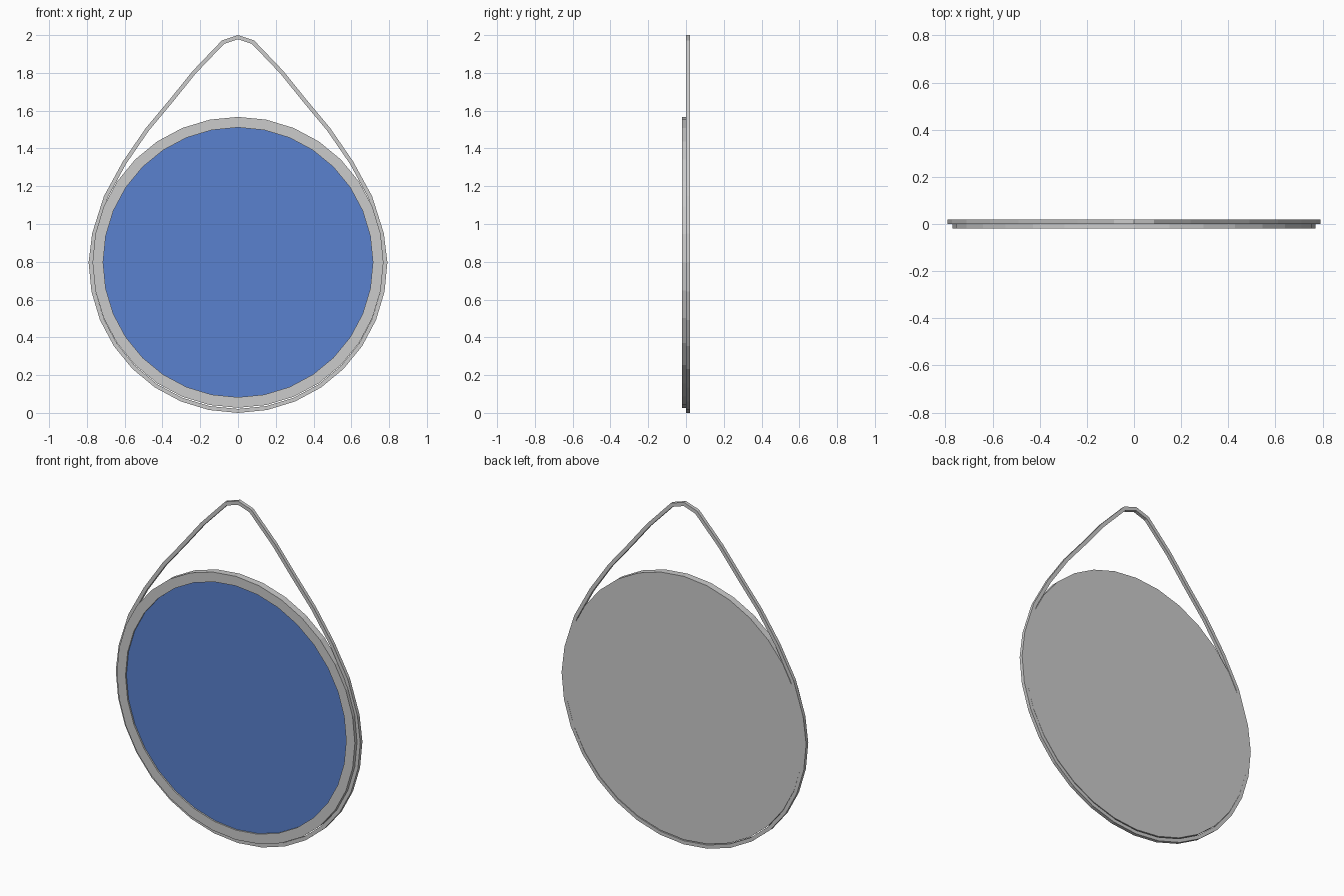
import bpy, bmesh
from math import sin, cos, pi
from mathutils import Vector

if "Cube" in bpy.data.objects:
    bpy.data.objects.remove(bpy.data.objects["Cube"])

SIDES, CZ = 32, 0.797


def circle(r, y):
    return [(r * sin(2 * pi * i / SIDES), y, CZ + r * cos(2 * pi * i / SIDES))
            for i in range(SIDES)]


def loft(name, loops, closed=False, color=None):
    """Bridge successive loops; cap the ends, or join last to first if closed."""
    bm = bmesh.new()
    rings = [[bm.verts.new(p) for p in loop] for loop in loops]
    pairs = list(zip(rings, rings[1:])) + ([(rings[-1], rings[0])] if closed else [])
    for a, b in pairs:
        for i in range(len(a)):
            j = (i + 1) % len(a)
            bm.faces.new((a[i], a[j], b[j], b[i]))
    if not closed:
        bm.faces.new(rings[0])
        bm.faces.new(rings[-1])
    bmesh.ops.recalc_face_normals(bm, faces=bm.faces)
    mesh = bpy.data.meshes.new(name)
    bm.to_mesh(mesh)
    bm.free()
    ob = bpy.data.objects.new(name, mesh)
    bpy.context.collection.objects.link(ob)
    if color:
        mat = bpy.data.materials.new(name)
        mat.diffuse_color = color
        mat.use_nodes = True
        mat.node_tree.nodes["Principled BSDF"].inputs["Base Color"].default_value = mat.diffuse_color
        mesh.materials.append(mat)
    return ob


# Round frame: shallow tray with a raised rim
loft("frame", [circle(0.77, 0.02), circle(0.77, -0.02),
               circle(0.714, -0.02), circle(0.714, -0.008)])

# Recessed mirror glass
loft("mirror_glass", [circle(0.714, -0.006), circle(0.714, -0.011)],
     color=(0.1, 0.22, 0.62, 1))

# Strap: teardrop band, round below and drawn up to a peak
half = [(0, 2.0), (0.085, 1.972), (0.24, 1.81), (0.365, 1.655), (0.49, 1.505),
        (0.61, 1.33), (0.71, 1.147), (0.772, 0.951)]
half += [(0.791 * sin(a), CZ + 0.797 * cos(a))
         for a in (pi / 2 + k * pi / 16 for k in range(9))]
outer = [Vector(p) for p in half + [(-x, z) for x, z in half[-2:0:-1]]]

# Mitred inward offset gives the inner edge of the band
inner = []
n = len(outer)
for i, p in enumerate(outer):
    d1 = (p - outer[i - 1]).normalized()
    d2 = (outer[(i + 1) % n] - p).normalized()
    n1, n2 = Vector((d1.y, -d1.x)), Vector((d2.y, -d2.x))
    m = (n1 + n2).normalized()
    inner.append(p + m * (0.021 / m.dot(n1)))


def at(path, y):
    return [(p.x, y, p.y) for p in path]


loft("hanging_strap", [at(outer, 0.0), at(outer, 0.02),
                       at(inner, 0.02), at(inner, 0.0)], closed=True)
